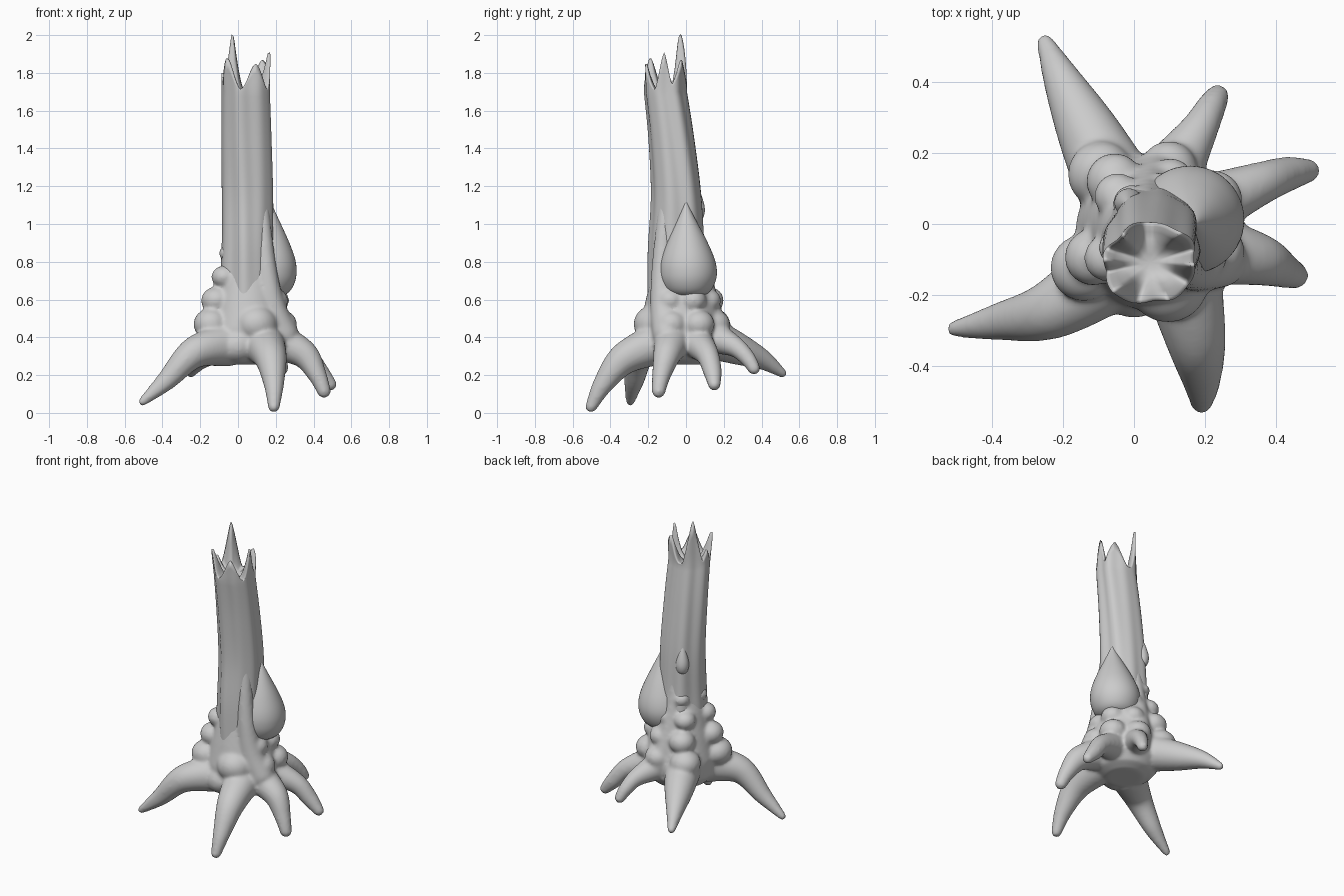
import bpy, bmesh, math
from mathutils import Vector, Matrix

if "Cube" in bpy.data.objects:
    bpy.data.objects.remove(bpy.data.objects["Cube"])


def finish(name, bm):
    bmesh.ops.recalc_face_normals(bm, faces=bm.faces)
    me = bpy.data.meshes.new(name)
    bm.to_mesh(me)
    bm.free()
    for p in me.polygons:
        p.use_smooth = True
    ob = bpy.data.objects.new(name, me)
    bpy.context.collection.objects.link(ob)
    return ob


def loft(bm, rings):
    """Skin a list of equal-length point rings; cap both ends with a fan."""
    vs = [[bm.verts.new(p) for p in r] for r in rings]
    n = len(vs[0])
    for a, b in zip(vs, vs[1:]):
        for i in range(n):
            bm.faces.new((a[i], a[(i + 1) % n], b[(i + 1) % n], b[i]))
    for r in (vs[0], vs[-1]):
        c = bm.verts.new(sum((v.co for v in r), Vector()) / n)
        for i in range(n):
            bm.faces.new((r[i], r[(i + 1) % n], c))


def lerp_rows(rows, t):
    """Smooth interpolation through rows of numbers, t in [0, len - 1]."""
    i = min(int(t), len(rows) - 2)
    f = t - i
    p = [rows[max(0, min(len(rows) - 1, i + k))] for k in (-1, 0, 1, 2)]
    return [0.5 * (2 * b + (c - a) * f + (2 * a - 5 * b + 4 * c - d) * f * f
                   + (3 * b - a - 3 * c + d) * f ** 3) for a, b, c, d in zip(*p)]


# --- Trunk: fluted shaft with a splintered rim and a hollow top
N = 96
ROWS = [(0.32, 0.06, -0.03, 0.17, 0.17), (0.55, 0.05, -0.03, 0.155, 0.165),
        (0.85, 0.05, -0.045, 0.135, 0.15), (1.15, 0.052, -0.048, 0.134, 0.132),
        (1.45, 0.048, -0.075, 0.132, 0.120), (1.70, 0.045, -0.108, 0.128, 0.113)]
# tooth: angle in degrees, tip height, half width, outward lean
TEETH = [(130, 2.01, 32, 0.97), (-4, 1.91, 25, 1.03), (222, 1.88, 32, 1.15),
         (292, 1.85, 34, 1.04), (48, 1.87, 38, 1.04), (176, 1.80, 22, 1.0)]


def flute(a, z):
    s = a + 0.35 * z
    return 1 + 0.04 * math.cos(5 * s + 0.6) + 0.025 * math.cos(8 * a + 1.0 + 0.8 * z)


def trunk_ring(t, scale=1.0, z=None):
    h, cx, cy, rx, ry = lerp_rows(ROWS, t)
    z = h if z is None else z
    return [Vector((cx + rx * scale * flute(a, h) * math.cos(a),
                    cy + ry * scale * flute(a, h) * math.sin(a), z))
            for a in (2 * math.pi * i / N for i in range(N))]


def rim_ring(f, thick):
    ring = trunk_ring(5)
    c = Vector((0.045, -0.108, 0))
    out = []
    for i, p in enumerate(ring):
        top, lean = 1.715, 1.0
        for ang, z, w, ln in TEETH:
            d = abs((360 * i / N - ang + 180) % 360 - 180) / w
            if d < 1:
                k = 0.5 * (1 - d) + 0.25 * (1 + math.cos(math.pi * d))
                if 1.715 + (z - 1.715) * k > top:
                    top, lean = 1.715 + (z - 1.715) * k, 1 + (ln - 1) * k
        s = (1 + (lean - 1) * f) * (1 - thick)
        out.append(Vector((c.x + (p.x - c.x) * s, c.y + (p.y - c.y) * s,
                           1.70 + (top - 1.70) * f)))
    return out


bm = bmesh.new()
rings = [trunk_ring(5 * i / 30) for i in range(31)]
rings += [rim_ring(f, 0.0) for f in (0.33, 0.66, 1.0)]
rings += [rim_ring(0.98, 0.1), rim_ring(0.6, 0.24), rim_ring(0.25, 0.42),
          trunk_ring(5, 0.4, 1.705), trunk_ring(5, 0.2, 1.695)]
loft(bm, rings)
finish("trunk", bm)

# --- Root base: swept roots, stacked knobs and a core, fused by remeshing
ROOTS = {
    "front": [(.14, -.17, .36, .11), (.175, -.33, .285, .084), (.19, -.44, .15, .054), (.19, -.502, .033, .032)],
    "left": [(-.06, -.13, .36, .115), (-.23, -.24, .32, .084), (-.38, -.275, .17, .053), (-.505, -.295, .06, .024)],
    "back_left": [(-.06, .12, .40, .11), (-.13, .26, .345, .088), (-.20, .40, .285, .055), (-.25, .51, .21, .025)],
    "back_right": [(.11, .15, .40, .085), (.18, .26, .35, .055), (.215, .325, .29, .043), (.235, .36, .235, .034)],
    "right_back": [(.20, .05, .38, .09), (.35, .112, .31, .062), (.43, .14, .22, .05), (.49, .15, .15, .034)],
    "right_front": [(.21, -.07, .38, .10), (.35, -.10, .31, .074), (.42, -.13, .20, .05), (.455, -.145, .115, .037)],
}
# knob stacks: lowest position, number of knobs, size
KNOBS = [(-.145, -.115, 4, .095), (.09, -.165, 1, .115), (-.085, .145, 4, .095),
         (.105, .15, 4, .082), (.225, .06, 2, .085), (.225, -.085, 2, .085)]

bm = bmesh.new()


def blob(x, y, z, r, squash=1.0):
    m = Matrix.Translation((x, y, z)) @ Matrix.Diagonal((1, 1, squash, 1))
    bmesh.ops.create_icosphere(bm, subdivisions=3, radius=r, matrix=m)


for path in ROOTS.values():
    for i in range(37):
        blob(*lerp_rows(path, i / 12))
for x, y, count, r in KNOBS:
    for k in range(count):
        f = 1 - 0.17 * k
        side = 0.014 * (-1) ** k
        blob(.05 + (x - .05) * f - side * (y + .03) * 3,
             -.035 + (y + .035) * f + side * (x - .05) * 3,
             .47 + .125 * k, r * (1 - 0.15 * k), 0.9)
blob(0, -.16, .355, .105, 0.9)  # web between the front and left roots
CORE = [(.255, .11), (.28, .17), (.34, .215), (.45, .22), (.6, .188), (.75, .152), (.9, .10)]
loft(bm, [[Vector((.055 + r * math.cos(a), -.025 + r * math.sin(a), z))
           for a in (2 * math.pi * i / 48 for i in range(48))] for z, r in CORE])
# ridges running from the trunk down into the roots
for ridge in ([(.12, -.10, 1.15, .04), (.145, -.125, .8, .055), (.18, -.12, .57, .07), (.24, -.1, .42, .08)],
              [(.05, .02, 1.15, .04), (.04, .065, .8, .055), (.06, .11, .57, .07), (.09, .15, .43, .075)]):
    for i in range(61):
        blob(*lerp_rows(ridge, i / 20))
roots = finish("root_base", bm)
mod = roots.modifiers.new("fuse", 'REMESH')
mod.mode = 'VOXEL'
mod.voxel_size = 0.01
mod.use_smooth_shade = True
mod = roots.modifiers.new("soften", 'SMOOTH')
mod.factor = 0.5
mod.iterations = 12


# --- Teardrop growths on the trunk
def teardrop(name, base, tip, radius, profile):
    """Profile rows: height fraction from base centre to tip, radius fraction."""
    bm = bmesh.new()
    rings = []
    steps = 40
    for s in range(steps + 1):
        h, r = lerp_rows(profile, (len(profile) - 1) * s / steps)
        r = max(r, 0.004) * radius
        c = Vector(base)
        if h > 0:
            c = c.lerp(Vector(tip), h)
        else:
            c.z += h * (tip[2] - base[2])
        rings.append([c + Vector((r * math.cos(a), r * math.sin(a), 0))
                      for a in (2 * math.pi * i / 48 for i in range(48))])
    loft(bm, rings)
    finish(name, bm)


DROP = [(-.37, 0), (-.355, .35), (-.28, .73), (-.14, .94), (.02, 1), (.2, .92),
        (.42, .70), (.65, .42), (.85, .17), (1, 0)]
teardrop("large_drop", (.158, .012, .745), (.172, 0, 1.125), .152, DROP)
teardrop("small_drop", (-.015, .06, 1.075), (-.015, .055, 1.23), .04, DROP)
